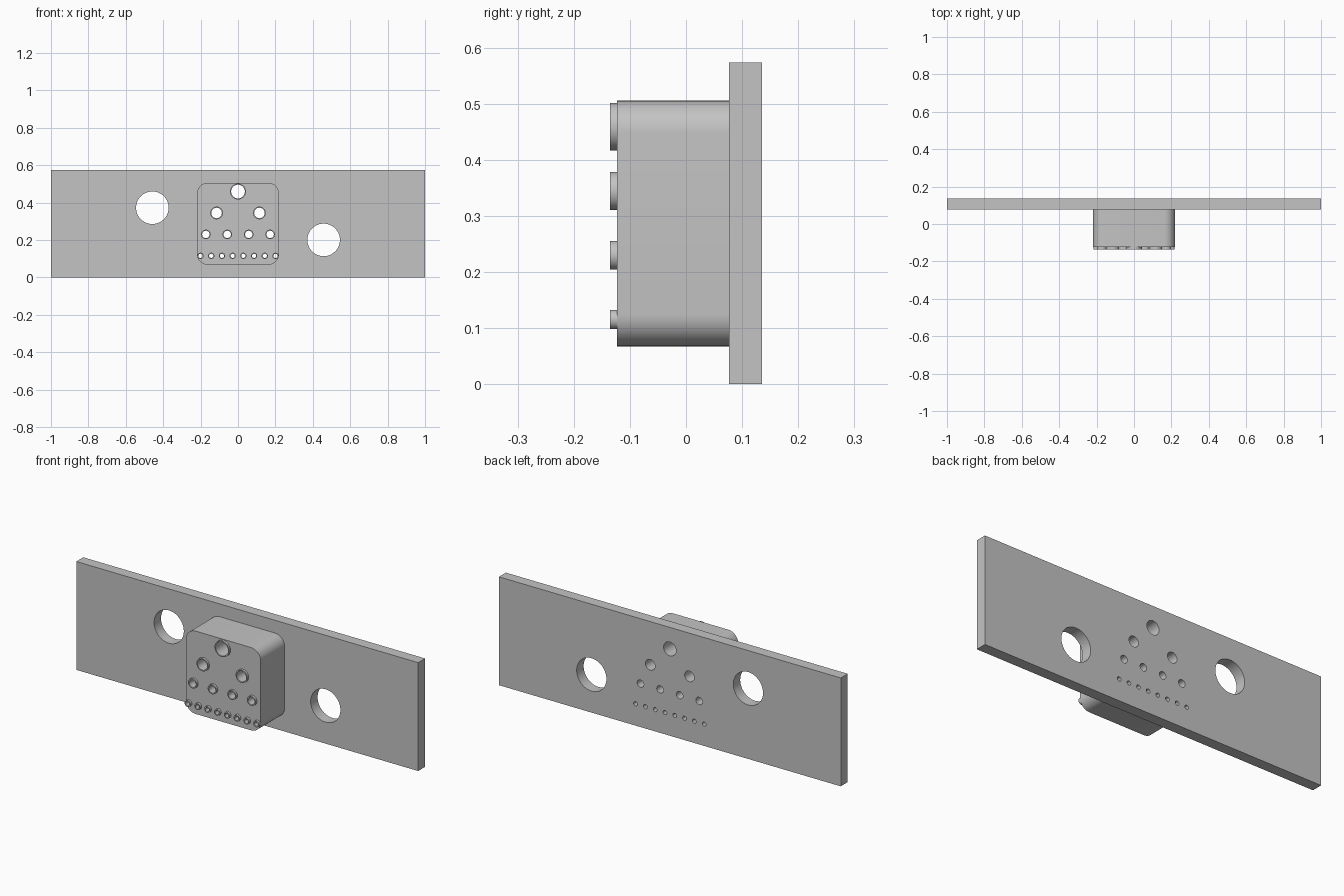
import bpy, bmesh, math
from mathutils import Vector

cube = bpy.data.objects.get("Cube")
if cube:
    bpy.data.objects.remove(cube, do_unlink=True)

grey = bpy.data.materials.new("plain grey")
grey.use_nodes = True
grey.diffuse_color = (0.55, 0.55, 0.55, 1)
grey.node_tree.nodes["Principled BSDF"].inputs["Base Color"].default_value = (0.55, 0.55, 0.55, 1)

# Main dimensions
HEIGHT = 0.573
MID = HEIGHT / 2
BACK, SEAT, FACE, TIP = 0.135, 0.077, -0.123, -0.135
BLOCK, CORNER = 0.219, 0.057
PITCH = 0.1146
WALL = 0.006


def circle(x, z, r, n=40):
    return [(x + r * math.cos(math.tau * i / n), z + r * math.sin(math.tau * i / n))
            for i in range(n)]


def rounded_square(half, r, steps=10):
    pts = []
    for q, (sx, sz) in enumerate(((1, 1), (-1, 1), (-1, -1), (1, -1))):
        for i in range(steps + 1):
            a = (q + i / steps) * math.pi / 2
            pts.append((sx * (half - r) + r * math.cos(a),
                        MID + sz * (half - r) + r * math.sin(a)))
    return pts


def build(name, walls, caps):
    """walls: (outline, y0, y1); caps: (list of outlines, y), outer outline first."""
    bm = bmesh.new()
    for outline, y0, y1 in walls:
        a, b = ([bm.verts.new((x, y, z)) for x, z in outline] for y in (y0, y1))
        for i in range(len(a)):
            bm.faces.new((a[i - 1], a[i], b[i], b[i - 1]))
    for outlines, y in caps:
        edges = []
        for outline in outlines:
            ring = [bm.verts.new((x, y, z)) for x, z in outline]
            edges += [bm.edges.new((ring[i - 1], ring[i])) for i in range(len(ring))]
        bmesh.ops.triangle_fill(bm, edges=edges, use_beauty=True, normal=Vector((0, -1, 0)))
    bmesh.ops.remove_doubles(bm, verts=bm.verts, dist=0.00005)
    bmesh.ops.recalc_face_normals(bm, faces=bm.faces)
    mesh = bpy.data.meshes.new(name)
    bm.to_mesh(mesh)
    bm.free()
    mesh.materials.append(grey)
    obj = bpy.data.objects.new(name, mesh)
    bpy.context.collection.objects.link(obj)
    bpy.ops.object.select_all(action="DESELECT")
    obj.select_set(True)
    bpy.context.view_layer.objects.active = obj
    bpy.ops.object.shade_smooth_by_angle(angle=math.radians(30))


# Four rows of nozzles, doubling in number and shrinking downwards
nozzles = []
for row in range(4):
    count = 2 ** row
    step = PITCH * (2 if row == 1 else 1 if row == 2 else 0.5)
    for i in range(count):
        nozzles.append(((i - (count - 1) / 2) * step,
                        0.459 - PITCH * row, 0.0425 - 0.0085 * row))
bores = [circle(x, z, r - WALL) for x, z, r in nozzles]

# Mounting plate with two bolt holes and the bores running through its back
rim = [(-1, 0), (1, 0), (1, HEIGHT), (-1, HEIGHT)]
bolts = [circle(s * 0.458, MID - s * 0.086, 0.087, 64) for s in (-1, 1)]
block = rounded_square(BLOCK, CORNER)
build("mounting_plate",
      [(o, SEAT, BACK) for o in [rim] + bolts + bores],
      [([rim] + bolts + [block], SEAT), ([rim] + bolts + bores, BACK)])

# Rounded housing block
build("housing_block",
      [(o, FACE, SEAT) for o in [block] + bores],
      [([block] + bores, FACE)])

# Short raised nozzle rims
for i, (x, z, r) in enumerate(nozzles):
    outer = circle(x, z, r)
    build(f"nozzle_rim_{i + 1}",
          [(outer, TIP, FACE), (bores[i], TIP, FACE)],
          [([outer, bores[i]], TIP)])
